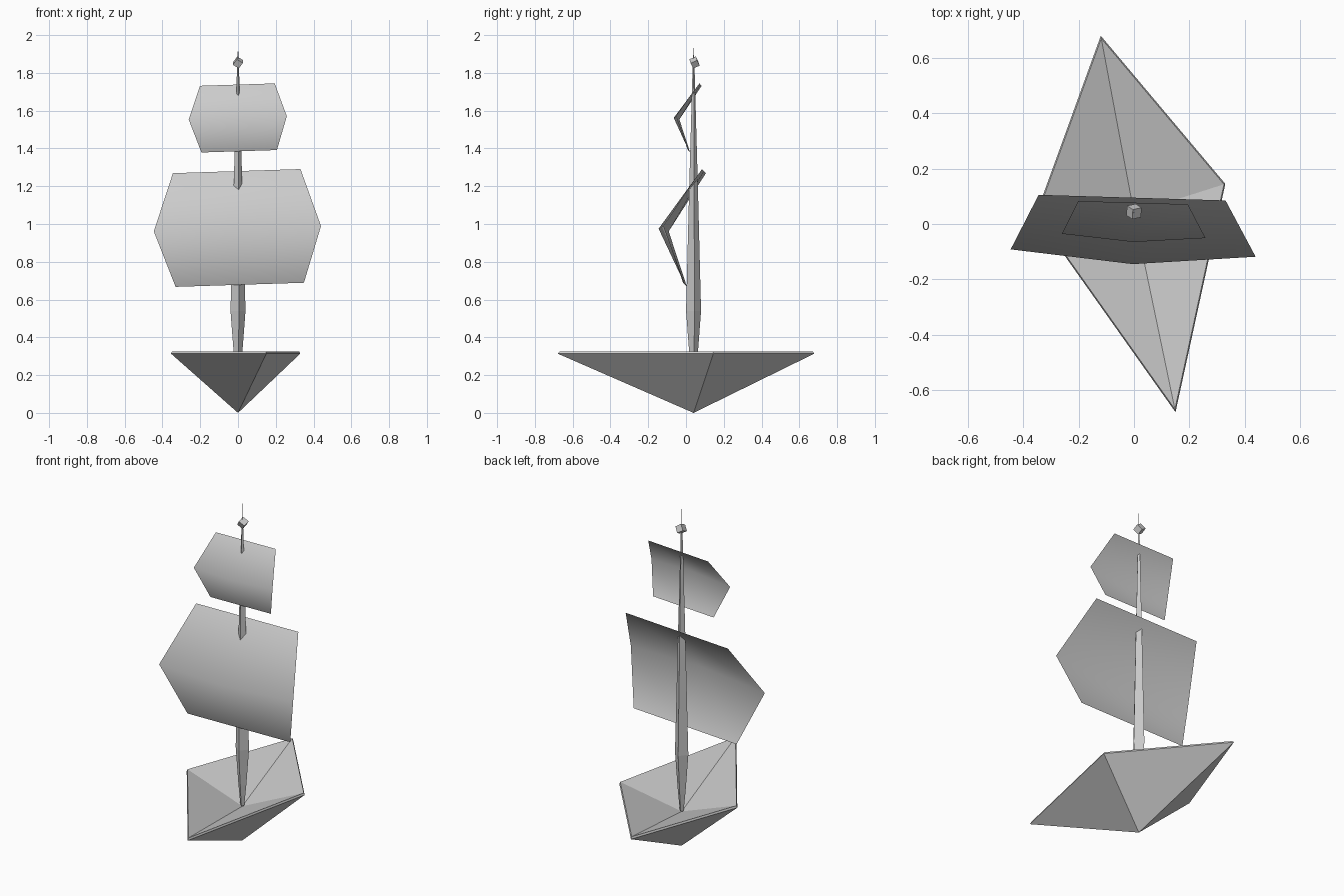
import bpy
from math import cos, sin, pi, radians
from mathutils import Matrix, Euler

if "Cube" in bpy.data.objects:
    bpy.data.objects.remove(bpy.data.objects["Cube"])

AXIS = (0, 0.04)  # mast line in x, y


def make(name, verts, faces, smooth=False):
    mesh = bpy.data.meshes.new(name)
    mesh.from_pydata(verts, [], faces)
    mesh.validate()
    if smooth:
        mesh.polygons.foreach_set("use_smooth", [True] * len(mesh.polygons))
    obj = bpy.data.objects.new(name, mesh)
    bpy.context.collection.objects.link(obj)
    return obj


def loft(name, rings, start, end):
    """Join rings of equal size and close both ends to a point."""
    n = len(rings[0])
    verts = [start] + [p for r in rings for p in r] + [end]
    last = len(verts) - 1
    faces = []
    for i in range(n):
        j = (i + 1) % n
        faces.append((0, 1 + j, 1 + i))
        for k in range(len(rings) - 1):
            a, b = 1 + k * n, 1 + (k + 1) * n
            faces.append((a + i, a + j, b + j, b + i))
        top = last - n
        faces.append((top + i, top + j, last))
    return make(name, verts, faces)


# Hull: pointed keel, thin rim, sunken deck
outline = [(0.15, -0.68), (0.33, 0.145), (-0.12, 0.68), (-0.355, 0.033)]


def rim(scale, z):
    return [(AXIS[0] + (x - AXIS[0]) * scale, AXIS[1] + (y - AXIS[1]) * scale, z)
            for x, y in outline]


loft("hull", [rim(1, 0.314), rim(0.985, 0.325)], (*AXIS, 0), (*AXIS, 0.2))

# Mast: slightly turned square section, swelling low down and ending in a needle
rings = []
for z, r in [(0.21, 0.012), (0.33, 0.024), (0.54, 0.04), (1.2, 0.023),
             (1.84, 0.005), (1.87, 0.002)]:
    rings.append([(AXIS[0] + r * cos(a), AXIS[1] + r * sin(a), z)
                  for a in (radians(7) + i * pi / 2 for i in range(4))])
loft("mast", rings, (*AXIS, 0.19), (*AXIS, 2.0))


# Sails: bent sheets, rows of (half width, edge y, centre y, z)
def sail(name, rows):
    mid = rows[1][3]
    verts = []
    for w, edge, centre, z in rows:
        verts += [(-w, edge, z - mid), (0, centre, z - mid), (w, edge, z - mid)]
    faces = [(r * 3 + c, r * 3 + c + 1, r * 3 + c + 4, r * 3 + c + 3)
             for r in range(2) for c in range(2)]
    obj = make(name, verts, faces, smooth=True)
    obj.data.transform(Matrix.Translation((0, 0, mid))
                       @ Euler((0, -0.032, -0.03)).to_matrix().to_4x4())


sail("main_sail", [(0.34, -0.005, -0.005, 0.678), (0.443, -0.105, -0.145, 0.975),
                   (0.338, 0.095, 0.095, 1.28)])
sail("top_sail", [(0.2, 0.016, 0.016, 1.385), (0.26, -0.043, -0.065, 1.562),
                  (0.198, 0.077, 0.077, 1.738)])

# Tumbled cube near the mast tip
bpy.ops.mesh.primitive_cube_add(size=0.038, location=(0, 0.045, 1.855),
                                rotation=(radians(28), radians(32), radians(12)))
bpy.context.object.name = "mast_block"
